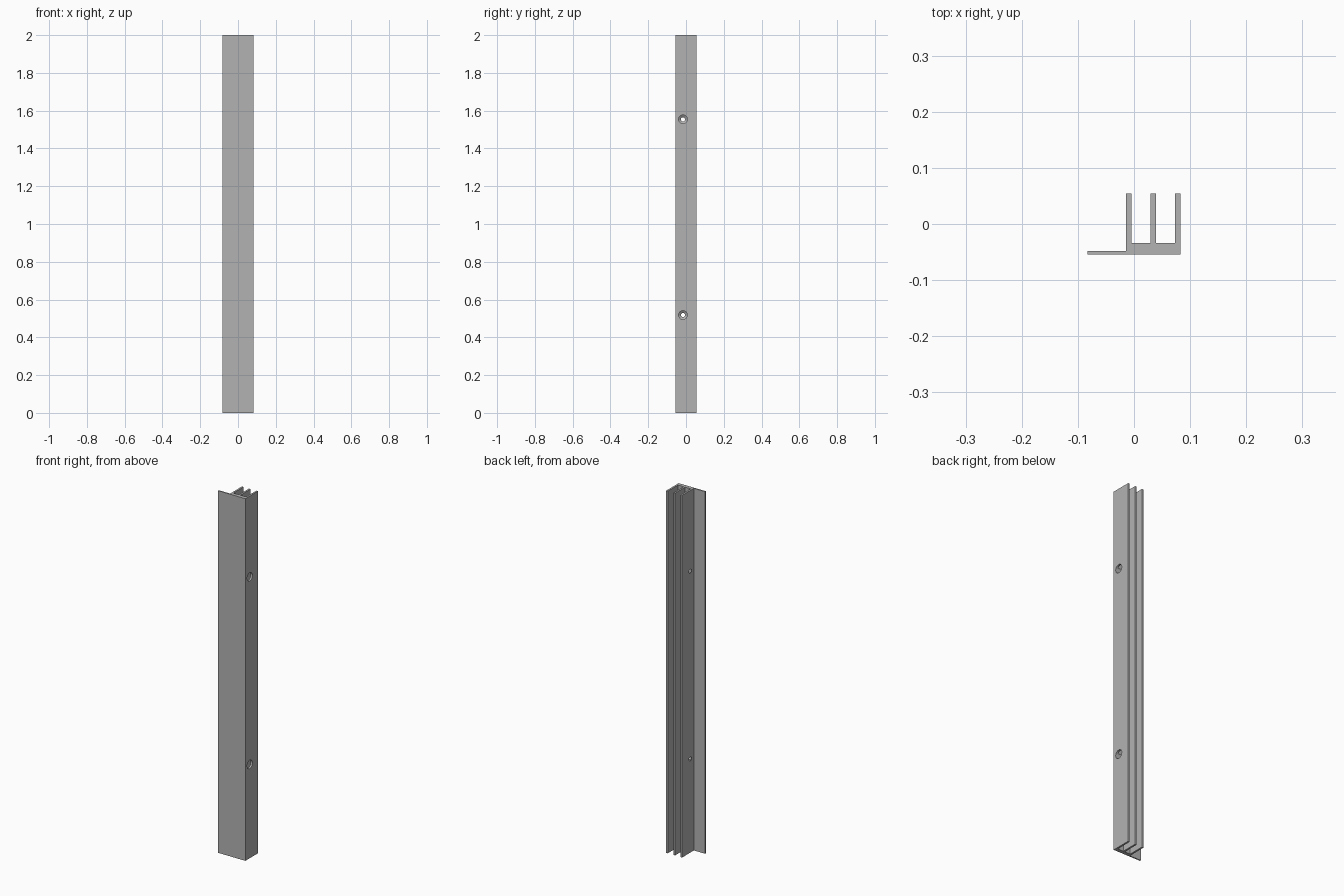
import bpy, bmesh, math
from mathutils import Matrix

if "Cube" in bpy.data.objects:
    bpy.data.objects.remove(bpy.data.objects["Cube"])

HEIGHT = 2.0
FLOOR = -0.034
TOP = 0.0545
BOTTOM = -0.0545

metal = bpy.data.materials.new("plain grey")
metal.diffuse_color = (0.45, 0.45, 0.45, 1)
metal.use_nodes = True
metal.node_tree.nodes["Principled BSDF"].inputs["Base Color"].default_value = metal.diffuse_color

# Extruded channel profile: thin flange, thick base and three fins
profile = [(-0.083, BOTTOM), (0.083, BOTTOM), (0.083, TOP), (0.073, TOP),
           (0.073, FLOOR), (0.039, FLOOR), (0.039, TOP), (0.029, TOP),
           (0.029, FLOOR), (-0.0045, FLOOR), (-0.0045, TOP), (-0.0145, TOP),
           (-0.0145, -0.048), (-0.083, -0.048)]


def make_object(name, bm):
    bmesh.ops.recalc_face_normals(bm, faces=bm.faces)
    mesh = bpy.data.meshes.new(name)
    bm.to_mesh(mesh)
    bm.free()
    mesh.materials.append(metal)
    obj = bpy.data.objects.new(name, mesh)
    bpy.context.collection.objects.link(obj)
    return obj


bm = bmesh.new()
face = bm.faces.new([bm.verts.new((x, y, 0)) for x, y in profile])
ext = bmesh.ops.extrude_face_region(bm, geom=[face])
bmesh.ops.translate(bm, vec=(0, 0, HEIGHT),
                    verts=[v for v in ext["geom"] if isinstance(v, bmesh.types.BMVert)])
channel = make_object("channel_profile", bm)


# Screw cutter: wide access bore, countersink, then narrow through hole
def screw_cutter(name, z, segs=32):
    bm = bmesh.new()
    stations = [(0.10, 0.023), (-0.0045, 0.023), (-0.0135, 0.011), (-0.03, 0.011)]
    rings = []
    for x, r in stations:
        rings.append([bm.verts.new((x, -0.016 + r * math.cos(2 * math.pi * i / segs),
                                    z + r * math.sin(2 * math.pi * i / segs)))
                      for i in range(segs)])
    for a, b in zip(rings, rings[1:]):
        for i in range(segs):
            j = (i + 1) % segs
            bm.faces.new((a[i], a[j], b[j], b[i]))
    bm.faces.new(rings[0])
    bm.faces.new(rings[-1])
    return make_object(name, bm)


for label, z in (("lower", 0.518), ("upper", 1.554)):
    cutter = screw_cutter(label + "_hole_cutter", z)
    cutter.hide_render = True
    cutter.hide_set(True)
    mod = channel.modifiers.new(label + "_hole", "BOOLEAN")
    mod.operation = "DIFFERENCE"
    mod.solver = "EXACT"
    mod.object = cutter

# Smooth the round bores, keep the profile edges sharp
bpy.context.view_layer.objects.active = channel
channel.select_set(True)
bpy.ops.object.shade_smooth_by_angle(angle=math.radians(30))
